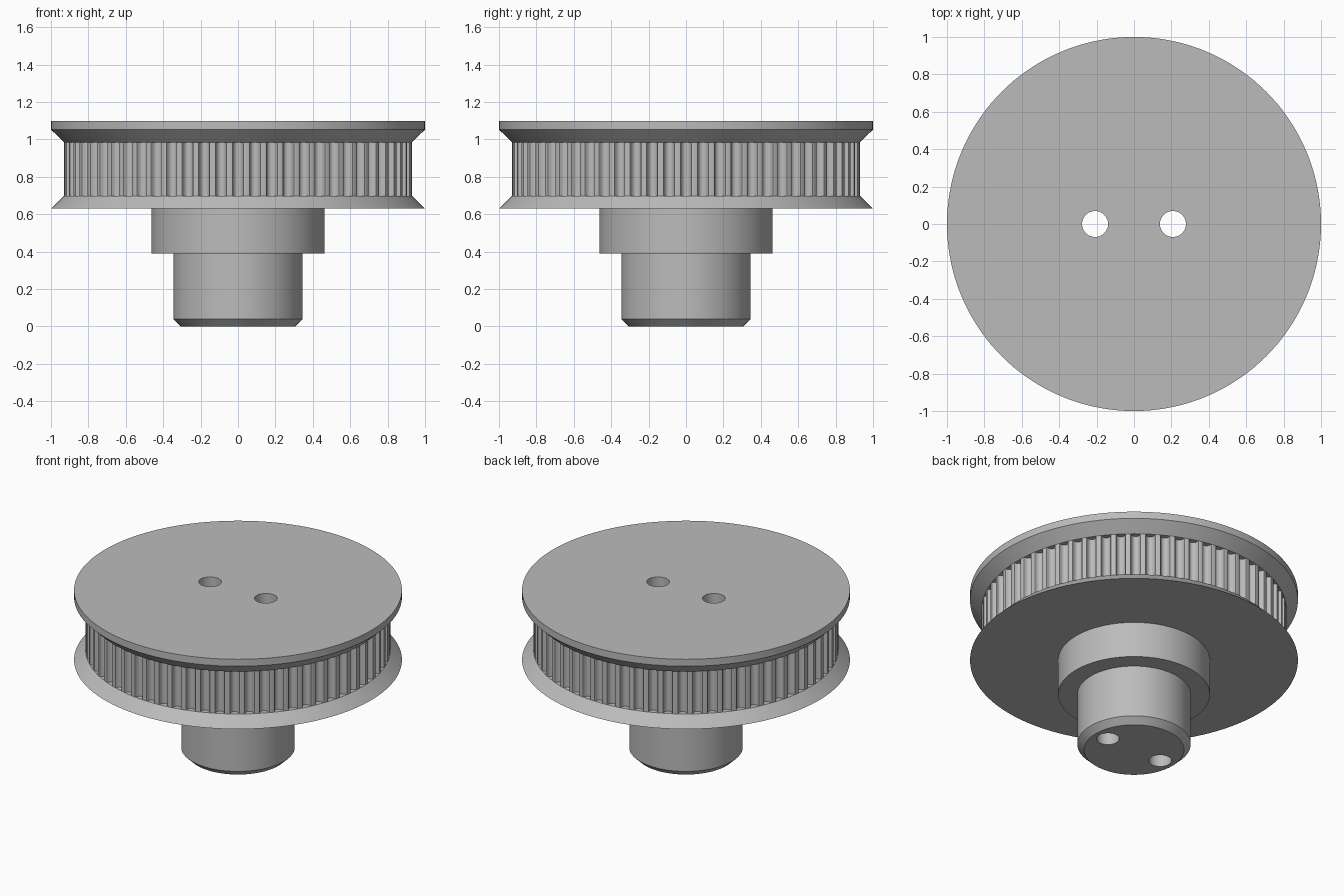
import bpy
import bmesh
from math import sin, cos, pi, radians, atan2, hypot

cube = bpy.data.objects.get("Cube")
if cube:
    bpy.data.objects.remove(cube, do_unlink=True)

UNIT = 0.04626          # one millimetre in model units
TEETH = 64
BELT_R = 0.93           # outer radius of the toothed ring

grey = bpy.data.materials.new("grey metal")
grey.use_nodes = True
colour = (0.5, 0.5, 0.5, 1.0)
grey.diffuse_color = colour
grey.node_tree.nodes["Principled BSDF"].inputs["Base Color"].default_value = colour


def circle(radius, segments=144):
    return [(radius * cos(2 * pi * i / segments), radius * sin(2 * pi * i / segments))
            for i in range(segments)]


def stack(name, sections):
    """Closed solid skinned through horizontal (outline, z) sections."""
    bm = bmesh.new()
    rings = [[bm.verts.new((x, y, z)) for x, y in outline] for outline, z in sections]
    n = len(rings[0])
    for low, high in zip(rings, rings[1:]):
        for i in range(n):
            j = (i + 1) % n
            bm.faces.new((low[i], low[j], high[j], high[i]))
    bm.faces.new(rings[0][::-1])
    bm.faces.new(rings[-1])
    mesh = bpy.data.meshes.new(name)
    bm.to_mesh(mesh)
    bm.free()
    mesh.materials.append(grey)
    obj = bpy.data.objects.new(name, mesh)
    bpy.context.collection.objects.link(obj)
    return obj


def lathe(name, profile):
    return stack(name, [(circle(r), z) for r, z in profile])


def toothed_outline():
    """Ring outline with rounded belt grooves, one centred on each axis."""
    half = [(0.747, 0), (0.648, 0.037), (0.598, 0.13), (0.579, 0.238), (0.505, 0.444),
            (0.358, 0.637), (0.127, 0.75)]
    groove = [(-w, d) for w, d in half] + [(w, d) for w, d in reversed(half)]
    points = []
    for t in range(TEETH):
        for w, d in groove:
            across, out = w * UNIT, BELT_R - d * UNIT
            a = 2 * pi * t / TEETH + atan2(across, out)
            r = BELT_R if d == 0 else hypot(across, out)
            points.append((r * cos(a), r * sin(a)))
    return points


# Stepped hub with chamfered end
hub = lathe("hub_shank", [(0.305, 0), (0.346, 0.04), (0.346, 0.39)])
collar = lathe("hub_collar", [(0.463, 0.39), (0.463, 0.63)])

# Belt flanges and the toothed ring between them
lower = lathe("lower_flange", [(1.0, 0.63), (0.93, 0.699)])
outline = toothed_outline()
ring = stack("toothed_ring", [(outline, 0.699), (outline, 0.985)])
upper = lathe("upper_flange", [(0.93, 0.985), (1.0, 1.053), (1.0, 1.1)])
parts = [hub, collar, lower, ring, upper]

# Two bolt holes through the whole height
for side in (-1, 1):
    hole = [(x + side * 0.208, y) for x, y in circle(0.0694, 48)]
    cutter = stack("bolt_hole_cutter", [(hole, -0.1), (hole, 1.2)])
    cutter.hide_render = True
    for part in parts:
        mod = part.modifiers.new("bolt_hole", "BOOLEAN")
        mod.operation = "DIFFERENCE"
        mod.solver = "EXACT"
        mod.object = cutter
        bpy.context.view_layer.objects.active = part
        bpy.ops.object.modifier_apply(modifier=mod.name)
    bpy.data.objects.remove(cutter, do_unlink=True)

# Smooth round walls, crisp edges
bpy.ops.object.select_all(action="DESELECT")
for part in parts:
    part.select_set(True)
bpy.context.view_layer.objects.active = upper
bpy.ops.object.shade_smooth_by_angle(angle=radians(30))
